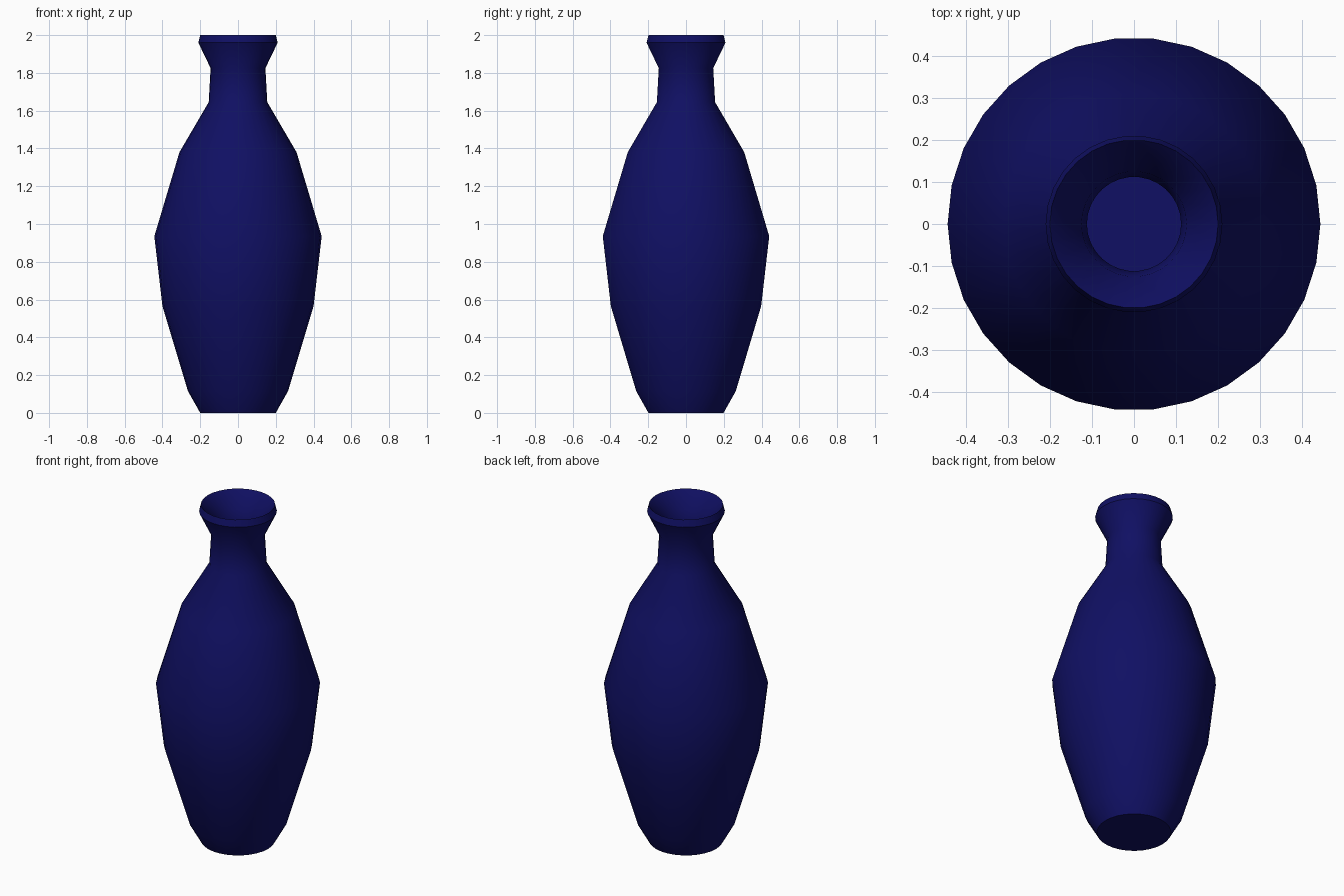
import bpy, bmesh, math

if "Cube" in bpy.data.objects:
    bpy.data.objects.remove(bpy.data.objects["Cube"])

SIDES = 30

# navy glaze
navy = bpy.data.materials.new("navy_glaze")
navy.diffuse_color = (0.005, 0.005, 0.125, 1.0)
navy.use_nodes = True
navy.node_tree.nodes["Principled BSDF"].inputs["Base Color"].default_value = navy.diffuse_color

# radius, height: outside from foot to lip, then down the inside
profile = [
    (0.20, 0.0), (0.265, 0.115), (0.40, 0.565), (0.443, 0.935),
    (0.31, 1.38), (0.155, 1.645), (0.145, 1.825), (0.21, 1.96), (0.20, 2.0),
    (0.125, 1.91), (0.112, 1.82), (0.12, 1.65), (0.275, 1.37),
    (0.41, 0.935), (0.365, 0.575), (0.235, 0.14), (0.18, 0.05),
]

bm = bmesh.new()
rings = []
for r, z in profile:
    rings.append([bm.verts.new((r * math.cos(2 * math.pi * i / SIDES),
                                r * math.sin(2 * math.pi * i / SIDES), z))
                  for i in range(SIDES)])

# walls
for a, b in zip(rings, rings[1:]):
    for i in range(SIDES):
        j = (i + 1) % SIDES
        bm.faces.new((a[i], a[j], b[j], b[i]))

# underside and inner floor
bm.faces.new(rings[0][::-1])
bm.faces.new(rings[-1])
bmesh.ops.recalc_face_normals(bm, faces=bm.faces)

mesh = bpy.data.meshes.new("vase")
bm.to_mesh(mesh)
bm.free()
mesh.materials.append(navy)
vase = bpy.data.objects.new("vase", mesh)
bpy.context.collection.objects.link(vase)

# smooth body, crisp lip and foot
bpy.context.view_layer.objects.active = vase
vase.select_set(True)
bpy.ops.object.shade_smooth_by_angle(angle=math.radians(38))
